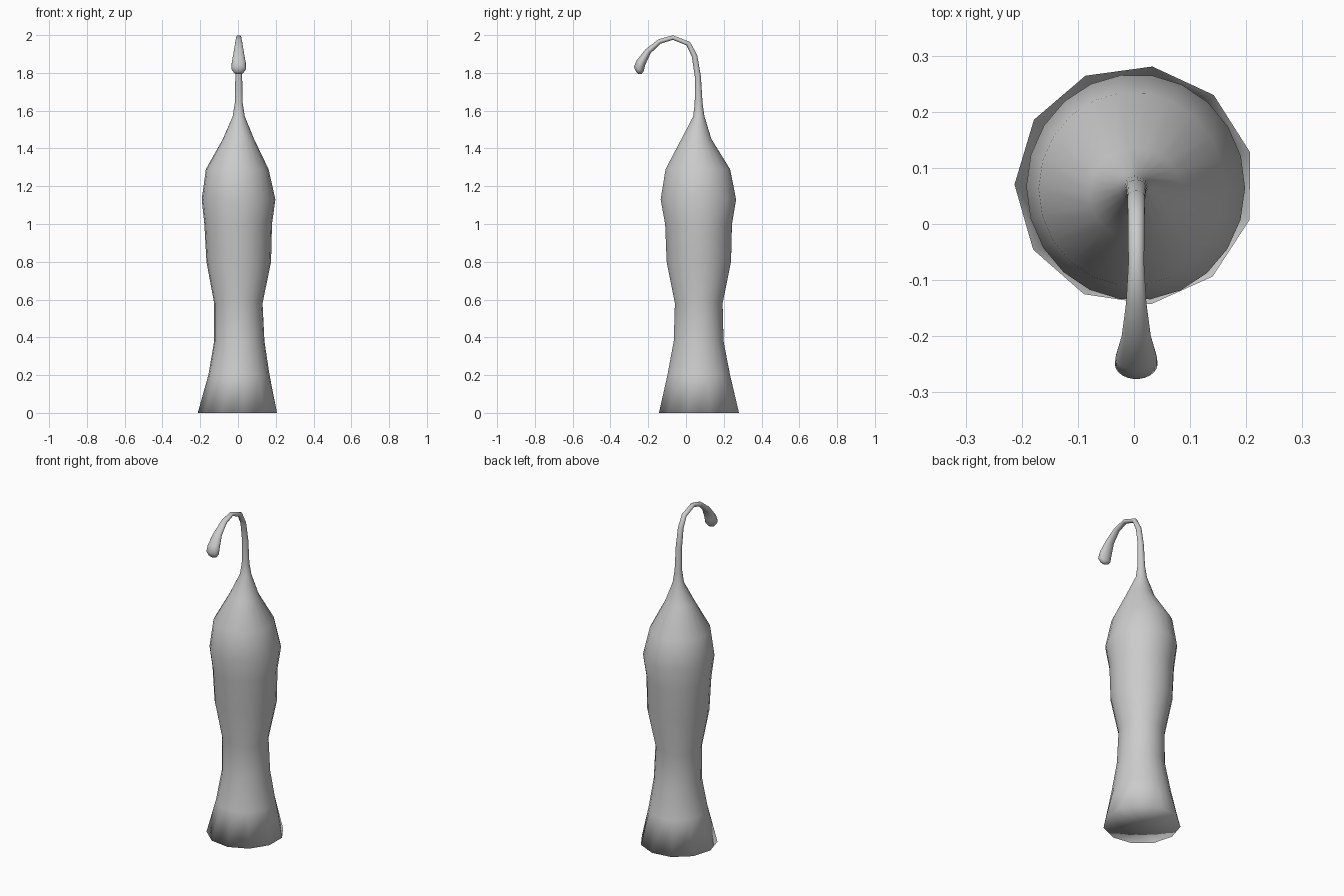
import bpy, bmesh
from math import sin, cos, pi, radians
from mathutils import Vector

if "Cube" in bpy.data.objects:
    bpy.data.objects.remove(bpy.data.objects["Cube"], do_unlink=True)

SIDES = 22
START = radians(16)

# Flat grey colour
grey = bpy.data.materials.new("plain grey")
grey.use_nodes = True
colour = (0.6, 0.6, 0.6, 1)
grey.diffuse_color = colour
grey.node_tree.nodes["Principled BSDF"].inputs["Base Color"].default_value = colour

# Body sections: height, min x, max x, min y, max y
body = [
    (0.00, -0.213, 0.215, -0.145, 0.283),
    (0.20, -0.157, 0.167, -0.10, 0.235),
    (0.38, -0.126, 0.140, -0.066, 0.20),
    (0.58, -0.126, 0.130, -0.06, 0.195),
    (0.80, -0.167, 0.175, -0.104, 0.24),
    (1.00, -0.178, 0.180, -0.112, 0.245),
    (1.13, -0.192, 0.198, -0.136, 0.267),
    (1.29, -0.170, 0.162, -0.11, 0.235),
    (1.45, -0.080, 0.085, -0.025, 0.135),
    (1.57, -0.028, 0.036, 0.038, 0.098),
]
# Stem sections: y, height, lean towards the front in degrees, half width, half depth
stem = [
    (0.067, 1.64, 0, 0.021, 0.021),
    (0.063, 1.78, 5, 0.018, 0.016),
    (0.045, 1.89, 15, 0.016, 0.015),
    (0.012, 1.955, 45, 0.015, 0.013),
    (-0.07, 1.987, 90, 0.014, 0.012),
    (-0.14, 1.966, 118, 0.018, 0.013),
    (-0.20, 1.915, 140, 0.026, 0.017),
    (-0.238, 1.855, 152, 0.037, 0.026),
    (-0.250, 1.820, 155, 0.038, 0.029),
    (-0.250, 1.800, 158, 0.024, 0.016),
]


def add_ring(bm, centre, half_x, half_y, lean=0.0, flats=False):
    """One closed section; flats gives it half as many sides."""
    depth = Vector((0, cos(lean), sin(lean)))
    verts = []
    for i in range(SIDES):
        a = START + 2 * pi * i / SIDES
        k = cos(2 * pi / SIDES) if flats and i % 2 else 1
        offset = Vector((half_x * k * cos(a), 0, 0)) + depth * (half_y * k * sin(a))
        verts.append(bm.verts.new(Vector(centre) + offset))
    return verts


bm = bmesh.new()
rings = []
for n, (z, x0, x1, y0, y1) in enumerate(body):
    centre = ((x0 + x1) / 2, (y0 + y1) / 2, z)
    rings.append(add_ring(bm, centre, (x1 - x0) / 2, (y1 - y0) / 2, flats=(n == 0)))
for y, z, lean, half_x, half_y in stem:
    rings.append(add_ring(bm, (0.004, y, z), half_x, half_y, radians(lean)))

# Skin between sections
for low, high in zip(rings, rings[1:]):
    for i in range(SIDES):
        j = (i + 1) % SIDES
        bm.faces.new((low[i], low[j], high[j], high[i]))

# Flat base and closed tip
for ring, centre in ((rings[0], (0, 0.07, 0)), (rings[-1], (0.004, -0.253, 1.793))):
    hub = bm.verts.new(centre)
    for i in range(SIDES):
        bm.faces.new((ring[i], ring[(i + 1) % SIDES], hub))

bmesh.ops.recalc_face_normals(bm, faces=bm.faces)
for face in bm.faces:
    face.smooth = True
mesh = bpy.data.meshes.new("hooked_bulb_body")
bm.to_mesh(mesh)
bm.free()
mesh.materials.append(grey)
bpy.context.collection.objects.link(bpy.data.objects.new("hooked_bulb_body", mesh))
